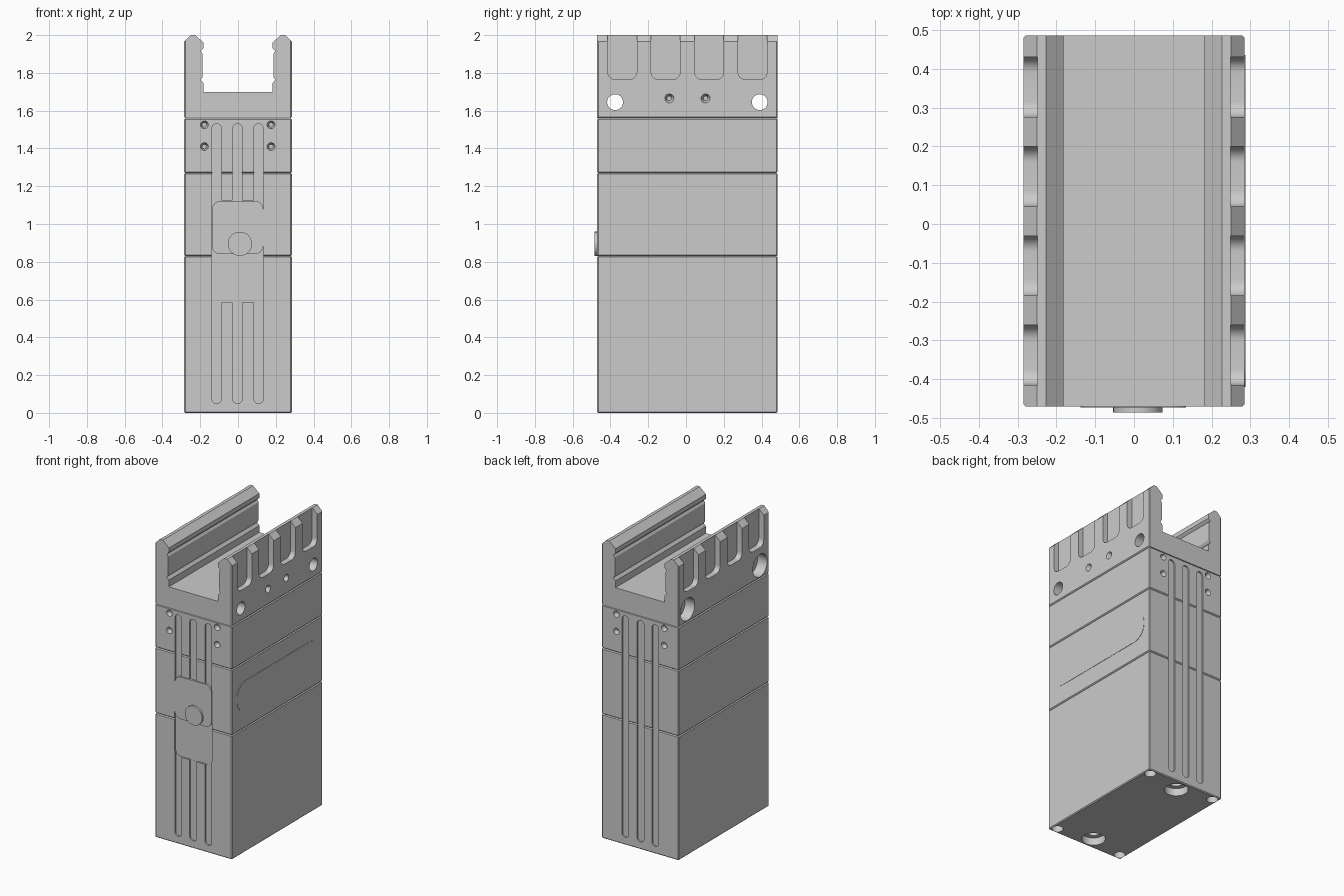
import bpy, bmesh, math
from mathutils import Vector, Matrix

if "Cube" in bpy.data.objects:
    bpy.data.objects.remove(bpy.data.objects["Cube"], do_unlink=True)

W, Y0, Y1 = 0.285, -0.47, 0.485      # half width, front and back
YC = (Y0 + Y1) / 2

grey = bpy.data.materials.new("machined grey")
grey.use_nodes = True
grey.diffuse_color = (0.6, 0.6, 0.6, 1)
grey.node_tree.nodes["Principled BSDF"].inputs["Base Color"].default_value = (0.6, 0.6, 0.6, 1)


def finish(name, bm):
    bmesh.ops.recalc_face_normals(bm, faces=bm.faces)
    me = bpy.data.meshes.new(name)
    bm.to_mesh(me)
    bm.free()
    me.materials.append(grey)
    ob = bpy.data.objects.new(name, me)
    bpy.context.scene.collection.objects.link(ob)
    return ob


def prism_mesh(points, axis, lo, hi):
    """Extrude a 2D outline along x or y; its second coordinate is z."""
    bm = bmesh.new()
    place = (lambda a, b, t: (t, a, b)) if axis == "x" else (lambda a, b, t: (a, t, b))
    ends = [[bm.verts.new(place(a, b, t)) for a, b in points] for t in (lo, hi)]
    for ring in ends:
        bm.faces.new(ring)
    n = len(points)
    for i in range(n):
        j = (i + 1) % n
        bm.faces.new((ends[0][i], ends[0][j], ends[1][j], ends[1][i]))
    return bm


def rounded(a0, a1, b0, b1, r, steps=8):
    pts = []
    corners = ((a1 - r, b1 - r), (a0 + r, b1 - r), (a0 + r, b0 + r), (a1 - r, b0 + r))
    for q, (ca, cb) in enumerate(corners):
        for i in range(steps + 1):
            t = math.pi / 2 * (q + i / steps)
            pts.append((ca + r * math.cos(t), cb + r * math.sin(t)))
    return pts


def plate(name, outline, axis, lo, hi):
    return finish(name, prism_mesh(outline, axis, lo, hi))


def rod(name, start, end, r0, r1=None):
    """Cylinder or cone between two points."""
    a, b = Vector(start), Vector(end)
    bm = bmesh.new()
    turn = (b - a).to_track_quat("Z", "Y").to_matrix().to_4x4()
    bmesh.ops.create_cone(bm, cap_ends=True, segments=32, radius1=r0,
                          radius2=r0 if r1 is None else r1, depth=(b - a).length,
                          matrix=Matrix.Translation((a + b) / 2) @ turn)
    return finish(name, bm)


def cut(target, cutters):
    bpy.context.view_layer.objects.active = target
    for c in cutters:
        c.hide_render = True
        m = target.modifiers.new("cut", "BOOLEAN")
        m.operation, m.solver, m.object = "DIFFERENCE", "EXACT", c
        bpy.ops.object.modifier_apply(modifier=m.name)


def block(name, z0, z1):
    """Housing block with slightly broken edges."""
    bm = bmesh.new()
    bmesh.ops.create_cube(bm, size=1)
    bmesh.ops.scale(bm, vec=(2 * W, Y1 - Y0, z1 - z0), verts=bm.verts)
    bmesh.ops.translate(bm, vec=(0, YC, (z0 + z1) / 2), verts=bm.verts)
    bmesh.ops.bevel(bm, geom=bm.edges[:], offset=0.006, segments=1, affect="EDGES")
    return finish(name, bm)


# Stacked housing blocks
base = block("base_block", 0, 0.83)
middle = block("middle_block", 0.83, 1.27)
upper = block("upper_block", 1.27, 1.56)

# Jaw channel: half outline mirrored across x
half = [(W - 0.006, 1.56), (W, 1.566), (W, 1.965), (0.25, 2), (0.227, 2), (0.182, 1.96),
        (0.182, 1.93), (0.197, 1.915), (0.187, 1.9), (0.187, 1.78),
        (0.198, 1.763), (0.182, 1.745), (0.182, 1.7)]
bm = prism_mesh(half + [(-x, z) for x, z in reversed(half)], "y", Y0, Y1)
sides = [e for e in bm.edges if all(abs(abs(v.co.x) - W) < 1e-4 for v in e.verts)
         and abs(e.verts[0].co.z - e.verts[1].co.z) > 0.1]
bmesh.ops.bevel(bm, geom=sides, offset=0.006, segments=1, affect="EDGES")
jaw = finish("jaw_channel", bm)

# Scallops on both outer jaw faces, cross holes and drill dimples
jaw_cuts = []
for s in (-1, 1):
    for k in (-1.5, -0.5, 0.5, 1.5):
        y = YC + 0.23 * k
        jaw_cuts.append(plate("scallop_cutter", rounded(y - 0.077, y + 0.077, 1.765, 2.1, 0.04),
                              "x", *sorted((s * 0.248, s * 0.35))))
    y = YC + s * 0.383
    jaw_cuts.append(rod("cross_hole_cutter", (-0.4, y, 1.645), (0.4, y, 1.645), 0.042))
    jaw_cuts.append(rod("counterbore_cutter", (-0.4, y, 1.645), (-0.215, y, 1.645), 0.075))
    y = YC + s * 0.096
    jaw_cuts.append(rod("dimple_cutter", (W + 0.005, y, 1.665), (W - 0.03, y, 1.665), 0.026, 0.012))
cut(jaw, jaw_cuts)

# Long shallow flutes on front and back
flutes = []
for x in (-0.113, -0.003, 0.109):
    outline = rounded(x - 0.025, x + 0.025, 0.05, 1.53, 0.024)
    flutes.append(plate("flute_cutter", outline, "y", Y0 - 0.1, Y0 + 0.01))
    flutes.append(plate("flute_cutter", outline, "y", Y1 - 0.01, Y1 + 0.1))

# Slide pocket on the front
pocket = plate("pocket_cutter", rounded(-0.14, 0.136, 0.585, 1.125, 0.04), "y", Y0 - 0.1, Y0 + 0.011)

# Screw dimples on front and back
dimples = []
for x in (-0.178, 0.175):
    for z in (1.41, 1.525):
        for y, d in ((Y0, 1), (Y1, -1)):
            dimples.append(rod("screw_cutter", (x, y - d * 0.004, z), (x, y + d * 0.03, z), 0.022, 0.012))

# Mounting holes in the underside
mounts = []
for s in (-1, 1):
    y = YC + s * 0.39
    mounts.append(rod("mount_bore_cutter", (0, y, -0.1), (0, y, 0.05), 0.073))
    mounts.append(rod("mount_hole_cutter", (0, y, -0.1), (0, y, 0.2), 0.042))
    for x in (-0.245, 0.245):
        y = YC + s * 0.437
        mounts.append(rod("corner_hole_cutter", (x, y, -0.1), (x, y, 0.1), 0.035))

cut(base, flutes + [pocket] + mounts)
cut(middle, flutes + [pocket])
cut(upper, flutes + dimples)
for c in jaw_cuts + flutes + [pocket] + dimples + mounts:
    bpy.data.objects.remove(c, do_unlink=True)

# Slide cover with round button, and thin label pad on the left side
plate("slide_cover", rounded(-0.138, 0.134, 0.84, 1.122, 0.045), "y", Y0 - 0.002, Y0 + 0.012)
button = rod("button", (0.01, -0.485, 0.895), (0.01, Y0 + 0.01, 0.895), 0.064)
plate("side_pad", rounded(-0.42, 0.435, 0.95, 1.145, 0.09), "x", W - 0.003, W + 0.002)

# Smooth the round surfaces, keep machined edges crisp
bpy.ops.object.select_all(action="DESELECT")
for ob in bpy.context.scene.objects:
    if ob.type == "MESH":
        ob.select_set(True)
        bpy.context.view_layer.objects.active = ob
bpy.ops.object.shade_smooth_by_angle(angle=math.radians(30))
